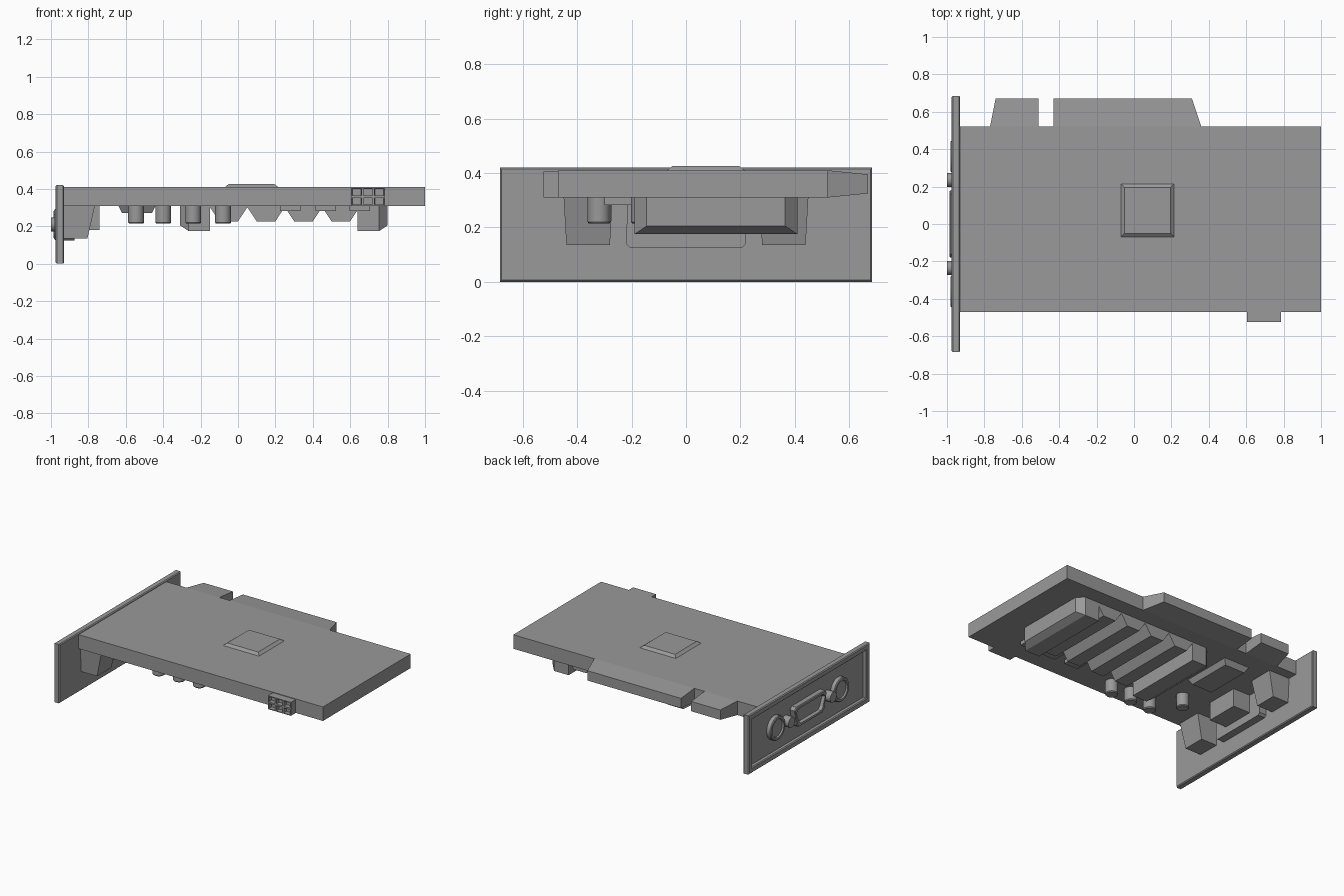
import bpy, bmesh, math

old = bpy.data.objects.get("Cube")
if old:
    bpy.data.objects.remove(old, do_unlink=True)

GREY = (0.32, 0.32, 0.32, 1)
grey = bpy.data.materials.new("plain grey")
grey.use_nodes = True
grey.diffuse_color = GREY
grey.node_tree.nodes["Principled BSDF"].inputs["Base Color"].default_value = GREY

BOTTOM, TOP = 0.31, 0.41      # faces of the circuit board
PORT_Z = 0.21                 # height of the port row


def finish(name, bm, smooth=False):
    bmesh.ops.remove_doubles(bm, verts=bm.verts[:], dist=0.0001)
    bmesh.ops.recalc_face_normals(bm, faces=bm.faces[:])
    mesh = bpy.data.meshes.new(name)
    bm.to_mesh(mesh)
    bm.free()
    mesh.materials.append(grey)
    obj = bpy.data.objects.new(name, mesh)
    bpy.context.collection.objects.link(obj)
    if smooth:
        bpy.ops.object.select_all(action="DESELECT")
        obj.select_set(True)
        bpy.context.view_layer.objects.active = obj
        bpy.ops.object.shade_smooth_by_angle(angle=math.radians(35))
    return obj


def loft(name, rings, smooth=False):
    """Skin a stack of matching closed rings and cap both ends."""
    bm = bmesh.new()
    loops = [[bm.verts.new(p) for p in ring] for ring in rings]
    n = len(loops[0])
    for a, b in zip(loops, loops[1:]):
        for i in range(n):
            j = (i + 1) % n
            bm.faces.new((a[i], a[j], b[j], b[i]))
    bm.faces.new(loops[0])
    bm.faces.new(loops[-1])
    return finish(name, bm, smooth)


def rect(x0, x1, y0, y1, z, inset=0):
    x0, x1, y0, y1 = x0 + inset, x1 - inset, y0 + inset, y1 - inset
    return [(x0, y0, z), (x1, y0, z), (x1, y1, z), (x0, y1, z)]


def box(name, x, y, z, taper=0):
    """Box whose last z end can be narrowed."""
    return loft(name, [rect(*x, *y, z[0]), rect(*x, *y, z[1], taper)])


def bracket_rect(x, inset):
    y, z0, z1 = 0.685 - inset, inset, 0.42 - inset
    return [(x, -y, z0), (x, y, z0), (x, y, z1), (x, -y, z1)]


def circle_x(x, y, r, sides=24):
    turns = [2 * math.pi * i / sides for i in range(sides)]
    return [(x, y + r * math.cos(t), PORT_Z + r * math.sin(t)) for t in turns]


def circle_z(x, y, z, r, sides=24):
    turns = [2 * math.pi * i / sides for i in range(sides)]
    return [(x + r * math.cos(t), y + r * math.sin(t), z) for t in turns]


def shell(x, top, low, height):
    """D-shaped outline with clipped corners."""
    c, h = 0.02, height / 2
    half = [(low - c, -h), (low, c - h), (top, h - c), (top - c, h)]
    pts = half + [(-y, z) for y, z in reversed(half)]
    return [(x, y, PORT_Z + z) for y, z in pts]


# Circuit board, raised plate and edge contacts
box("circuit_board", (-0.935, 1), (-0.47, 0.52), (BOTTOM, TOP))
box("raised_plate", (-0.07, 0.215), (-0.07, 0.215), (TOP, 0.426), 0.02)
for name, base, tip in (("short_edge_contact", (-0.77, -0.51), (-0.74, -0.51)),
                        ("long_edge_contact", (-0.43, 0.36), (-0.43, 0.31))):
    loft(name, [[(x[0], y, z0), (x[1], y, z0), (x[1], y, z1), (x[0], y, z1)]
                for x, y, z0, z1 in ((base, 0.52, BOTTOM, TOP),
                                     (tip, 0.67, 0.325, 0.395))])

# Mounting bracket with a recessed outer face
loft("mounting_bracket", [bracket_rect(x, i) for x, i in (
    (-0.93, 0.006), (-0.936, 0), (-0.969, 0), (-0.975, 0.006),
    (-0.975, 0.034), (-0.969, 0.04), (-0.948, 0.04))])

# Round ports, screw posts and the housings behind them
for side, label in ((-1, "right"), (1, "left")):
    y = side * 0.36
    loft(label + "_round_port", [circle_x(x, y, r) for x, r in (
        (-0.94, 0.085), (-0.975, 0.085), (-0.98, 0.08), (-0.98, 0.065),
        (-0.97, 0.06))], True)
    loft(label + "_screw_post", [circle_x(x, side * 0.235, 0.037)
                                 for x in (-0.94, -1.0)], True)
    loft(label + "_port_housing", [
        rect(-0.935, -0.765, y - 0.09, y + 0.09, BOTTOM),
        rect(-0.935, -0.805, y - 0.08, y + 0.08, 0.135)])

# Wide port on the bracket and its inner body
loft("wide_port", [shell(x, w, w - 0.025, h) for x, w, h in (
    (-0.94, 0.18, 0.15), (-0.982, 0.18, 0.15), (-0.987, 0.175, 0.14),
    (-0.987, 0.16, 0.11), (-0.965, 0.155, 0.1))])
loft("wide_port_flange", [[(x, y, z) for y, z in (
    (-0.215, BOTTOM), (-0.22, 0.14), (-0.205, 0.125),
    (0.205, 0.125), (0.22, 0.14), (0.215, BOTTOM))] for x in (-0.935, -0.875)])
box("wide_port_body", (-0.88, -0.74), (-0.12, 0.12), (BOTTOM, 0.18))

# Heat sink: two clipped end blocks with ridges between
def end_block(name, place):
    inner, mid, outer, y0, y1, c = 0.64, 0.755, 0.8, -0.19, 0.41, 0.045
    wide = [(inner, y0), (mid, y0), (outer, y0 + c),
            (outer, y1 - c), (mid, y1), (inner, y1)]
    narrow = [(inner, y0), (mid, y0), (mid, y0), (mid, y1), (mid, y1), (inner, y1)]
    loft(name, [[(place(x), y, z) for x, y in ring] for ring, z in
                ((wide, BOTTOM), (wide, 0.205), (narrow, 0.175))])


end_block("outer_heat_sink_block", lambda x: x)
end_block("inner_heat_sink_block", lambda x: 0.49 - x)
for i in range(4):
    x = -0.05 + 0.2 * i
    loft("heat_sink_ridge", [[(x + dx, y, z) for dx, z in (
        (-0.105, BOTTOM), (-0.05, 0.227), (0.05, 0.227), (0.105, BOTTOM))]
        for y in (-0.19, 0.41)])

# Small parts under the board
box("controller_chip", (-0.64, -0.44), (0.02, 0.39), (BOTTOM, 0.272), 0.02)
for x in (0.28, 0.47, 0.65):
    box("memory_chip", (x - 0.055, x + 0.055), (-0.3, -0.2), (BOTTOM, 0.283))
for x, y in ((-0.545, -0.16), (-0.4, -0.32), (-0.24, -0.32), (-0.08, -0.32)):
    loft("capacitor", [circle_z(x, y, z, r) for z, r in (
        (BOTTOM, 0.042), (0.22, 0.042), (0.214, 0.037))], True)

# Power socket with a grid of sunken openings
bm = bmesh.new()
bmesh.ops.create_grid(bm, x_segments=3, y_segments=2, size=0.5)
for v in bm.verts:
    v.co = (0.695 + 0.18 * v.co.x, -0.525, 0.358 + 0.096 * v.co.y)
front = bm.faces[:]
back = bmesh.ops.extrude_face_region(bm, geom=front, use_keep_orig=True)
for g in back["geom"]:
    if isinstance(g, bmesh.types.BMVert):
        g.co.y = -0.465
bmesh.ops.recalc_face_normals(bm, faces=bm.faces[:])
openings = [f for f in bm.faces if f.calc_center_median().y < -0.52]
bmesh.ops.inset_individual(bm, faces=openings, thickness=0.008, depth=0)
bmesh.ops.inset_individual(bm, faces=openings, thickness=0.001, depth=-0.03)
finish("power_socket", bm)
